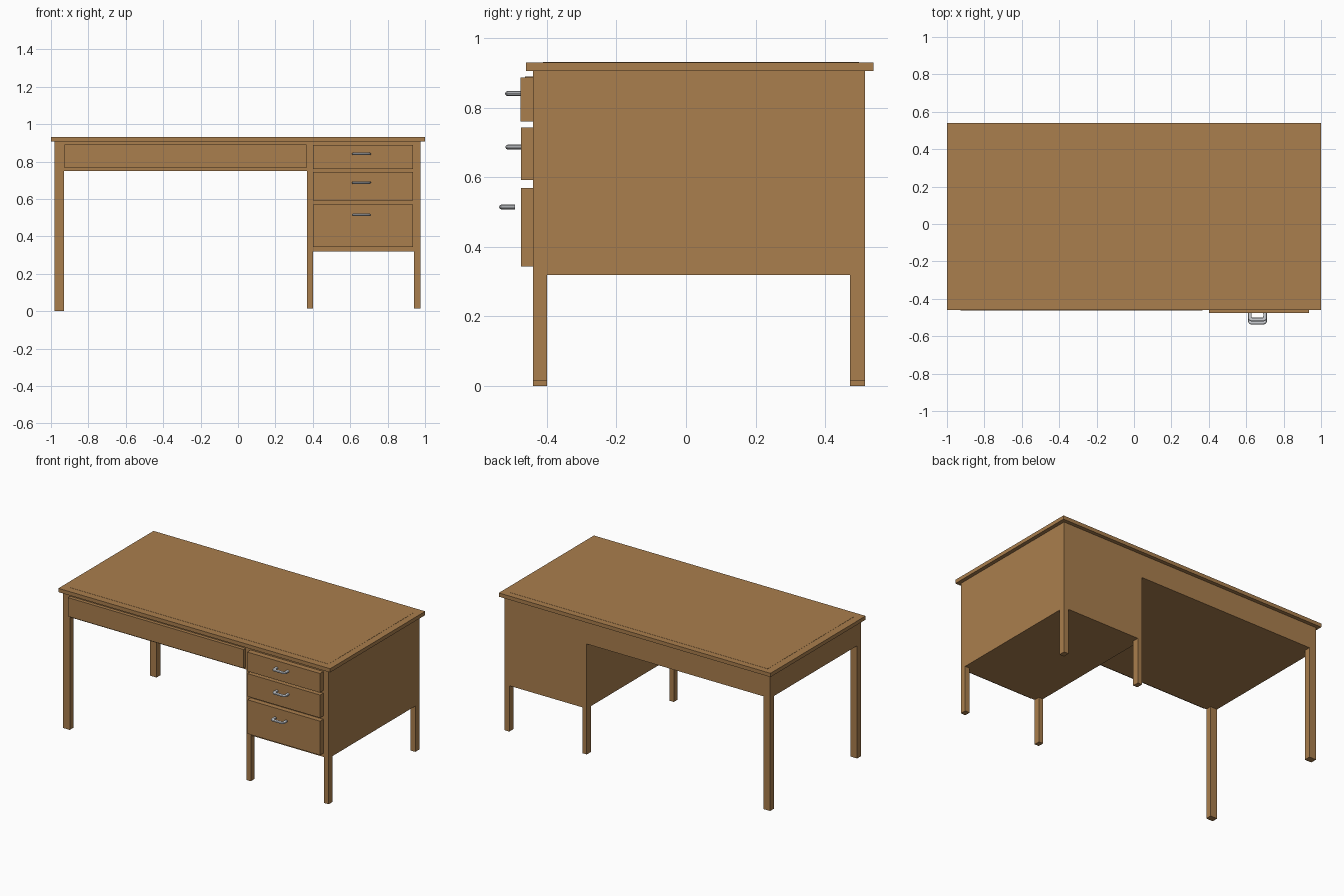
import bpy, bmesh
from mathutils import Vector

if "Cube" in bpy.data.objects:
    bpy.data.objects.remove(bpy.data.objects["Cube"])


def material(name, rgb):
    m = bpy.data.materials.new(name)
    m.diffuse_color = (*rgb, 1)
    m.use_nodes = True
    m.node_tree.nodes["Principled BSDF"].inputs["Base Color"].default_value = m.diffuse_color
    return m


wood = material("warm_wood", (0.40, 0.21, 0.075))
metal = material("light_metal", (0.62, 0.64, 0.67))


def box(name, x, y, z):
    """Axis-aligned box from (min, max) ranges."""
    bm = bmesh.new()
    bmesh.ops.create_cube(bm, size=1)
    for v in bm.verts:
        v.co = Vector(r[0] if c < 0 else r[1] for r, c in zip((x, y, z), v.co))
    me = bpy.data.meshes.new(name)
    bm.to_mesh(me)
    bm.free()
    me.materials.append(wood)
    ob = bpy.data.objects.new(name, me)
    bpy.context.collection.objects.link(ob)
    return ob


def handle(name, y_back, z):
    """U-shaped pull swept along a rounded path, slightly flattened."""
    cu = bpy.data.curves.new(name, 'CURVE')
    cu.dimensions = '3D'
    cu.bevel_depth = 0.01
    cu.bevel_resolution = 3
    cu.use_fill_caps = True
    half = [(0.041, 0.0), (0.041, -0.027), (0.038, -0.033), (0.032, -0.036)]
    path = [(-x, y) for x, y in half] + half[::-1]
    sp = cu.splines.new('POLY')
    sp.points.add(len(path) - 1)
    for p, (x, y) in zip(sp.points, path):
        p.co = (x, y, 0, 1)
    cu.materials.append(metal)
    ob = bpy.data.objects.new(name, cu)
    bpy.context.collection.objects.link(ob)
    ob.location = (0.66, y_back, z)
    ob.scale = (1, 1, 0.75)
    bpy.ops.object.select_all(action='DESELECT')
    ob.select_set(True)
    bpy.context.view_layer.objects.active = ob
    bpy.ops.object.convert(target='MESH')
    bpy.ops.object.shade_smooth_by_angle()


FRONT, BACK, TOP = -0.44, 0.515, 0.906

# Table top with a barely raised inset panel
box("table_top", (-1, 1), (-0.46, 0.54), (TOP, 0.931))
box("top_panel", (-0.95, 0.955), (-0.412, 0.498), (0.931, 0.932))

# Shallow drawer housing and deep pedestal
box("apron_case", (-0.98, 0.37), (FRONT, BACK), (0.75, TOP))
box("pedestal_case", (0.37, 0.975), (FRONT, BACK), (0.32, TOP))

# Legs: tall pair on the left, two short pairs under the pedestal
for side, y in (("front", (FRONT, -0.40)), ("back", (0.472, BACK))):
    box(side + "_left_leg", (-0.98, -0.93), y, (0, 0.75))
    box(side + "_inner_leg", (0.37, 0.402), y, (0.015, 0.32))
    box(side + "_right_leg", (0.94, 0.975), y, (0.015, 0.32))

# Drawer fronts
box("wide_drawer", (-0.928, 0.365), (-0.463, FRONT), (0.765, 0.89))
for name, y, z, hy, hz in (
        ("upper", -0.476, (0.761, 0.888), -0.475, 0.841),
        ("middle", -0.474, (0.592, 0.744), -0.474, 0.687),
        ("lower", -0.474, (0.344, 0.57), -0.492, 0.515)):
    box(name + "_drawer", (0.40, 0.936), (y, FRONT), z)
    handle(name + "_handle", hy, hz)
